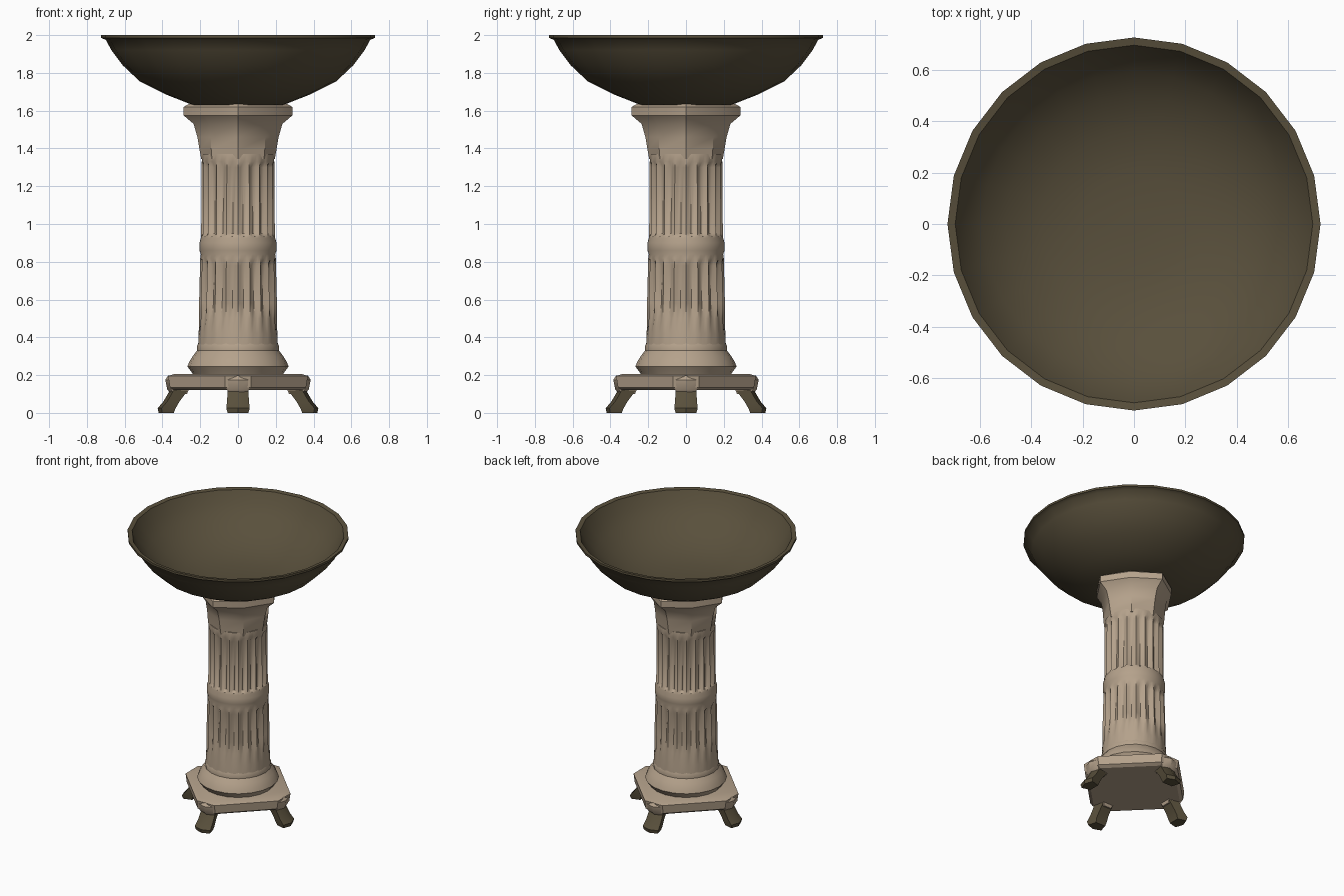
import bpy, bmesh, math

if "Cube" in bpy.data.objects:
    bpy.data.objects.remove(bpy.data.objects["Cube"])


def material(name, rgb):
    m = bpy.data.materials.new(name)
    m.diffuse_color = (*rgb, 1)
    m.use_nodes = True
    m.node_tree.nodes["Principled BSDF"].inputs["Base Color"].default_value = m.diffuse_color
    return m


STONE = material("warm stone", (0.46, 0.36, 0.26))
BRONZE = material("dark bronze", (0.10, 0.08, 0.045))


def loft(name, rings, mat, angle=30):
    """Skin a stack of equal-length rings of points and cap both ends."""
    bm = bmesh.new()
    rows = [[bm.verts.new(p) for p in ring] for ring in rings]
    n = len(rows[0])
    for a, b in zip(rows, rows[1:]):
        for i in range(n):
            j = (i + 1) % n
            bm.faces.new((a[i], a[j], b[j], b[i]))
    bm.faces.new(rows[0][::-1])
    bm.faces.new(rows[-1])
    bmesh.ops.recalc_face_normals(bm, faces=bm.faces)
    me = bpy.data.meshes.new(name)
    bm.to_mesh(me)
    bm.free()
    me.materials.append(mat)
    ob = bpy.data.objects.new(name, me)
    bpy.context.collection.objects.link(ob)
    bpy.context.view_layer.objects.active = ob
    for o in bpy.context.selected_objects:
        o.select_set(False)
    ob.select_set(True)
    bpy.ops.object.shade_smooth_by_angle(angle=math.radians(angle))
    return ob


def ring(z, n, radius):
    """Ring of n points; radius is a number or a function of the index."""
    pts = []
    for i in range(n):
        a = 2 * math.pi * i / n
        r = radius(i) if callable(radius) else radius
        pts.append((r * math.cos(a), r * math.sin(a), z))
    return pts


# Bowl: outside profile up to the lip, then down the inside
bowl = [(0.24, 1.63), (0.38, 1.685), (0.52, 1.755), (0.61, 1.84), (0.67, 1.92),
        (0.70, 1.975), (0.725, 1.985), (0.725, 2.0), (0.695, 1.995),
        (0.655, 1.92), (0.59, 1.85), (0.50, 1.78), (0.36, 1.715), (0.20, 1.685), (0.05, 1.68)]
loft("bowl", [ring(z, 24, r) for r, z in bowl], BRONZE, 50)

# Fluted shaft: (height, radius, flute depth), two fluted drums and a plain band
FLUTES = 20
DEPTH = (0, 0.6, 1, 0.6)
shaft = [(0.34, 0.212, 0), (0.42, 0.208, 0), (0.50, 0.207, 0.012), (0.58, 0.206, 0.022),
         (0.78, 0.201, 0.022), (0.82, 0.200, 0), (0.84, 0.197, 0), (0.86, 0.204, 0),
         (0.90, 0.204, 0), (0.925, 0.197, 0), (0.935, 0.196, 0), (0.95, 0.195, 0.022),
         (1.30, 0.192, 0.022), (1.33, 0.192, 0), (1.37, 0.190, 0)]
loft("fluted_shaft",
     [ring(z, FLUTES * 4, lambda i, r=r, d=d: r - d * DEPTH[i % 4]) for z, r, d in shaft],
     STONE, 40)

# Capital: eight-sided flare with its wider corners on the axes
capital = [(1.345, 0.195, 0.195), (1.39, 0.203, 0.20), (1.46, 0.215, 0.205), (1.53, 0.235, 0.215),
           (1.575, 0.288, 0.245), (1.62, 0.288, 0.245), (1.635, 0.26, 0.23)]
loft("capital", [ring(z, 8, lambda i, c=c, d=d: d if i % 2 else c) for z, c, d in capital], STONE, 35)

# Moulded foot of the column
base = [(0.19, 0.23), (0.215, 0.245), (0.245, 0.268), (0.27, 0.258), (0.30, 0.24),
        (0.33, 0.217), (0.355, 0.217), (0.375, 0.207)]
loft("column_base", [ring(z, 20, r) for z, r in base], STONE, 35)


# Plinth: diamond with clipped corners over the legs
def plinth_ring(z, r, w):
    pts = []
    for k in range(4):
        c, s = math.cos(k * math.pi / 2), math.sin(k * math.pi / 2)
        pts += [(r * c - t * s, r * s + t * c, z) for t in (-w, w)]
    return pts


loft("plinth", [plinth_ring(0.12, 0.34, 0.06), plinth_ring(0.135, 0.36, 0.07),
                plinth_ring(0.195, 0.37, 0.07), plinth_ring(0.205, 0.34, 0.06)], STONE)

# Leg brackets and splayed feet: (height, inner, outer, half width) along each axis
bracket = [(0.10, 0.27, 0.355, 0.04), (0.125, 0.26, 0.375, 0.06),
           (0.175, 0.26, 0.385, 0.06), (0.197, 0.28, 0.37, 0.04)]
foot = [(0.0, 0.34, 0.42, 0.055), (0.025, 0.33, 0.425, 0.062), (0.06, 0.31, 0.395, 0.058),
        (0.12, 0.265, 0.36, 0.055)]
for k, side in enumerate(("right", "back", "left", "front")):
    for label, rows, mat in (("bracket", bracket, STONE), ("foot", foot, BRONZE)):
        ob = loft(f"{side}_{label}",
                  [[(a, -w * 0.7, z), (b - 0.02, -w, z), (b, 0, z), (b - 0.02, w, z), (a, w * 0.7, z)]
                   for z, a, b, w in rows], mat, 35)
        ob.rotation_euler.z = k * math.pi / 2
